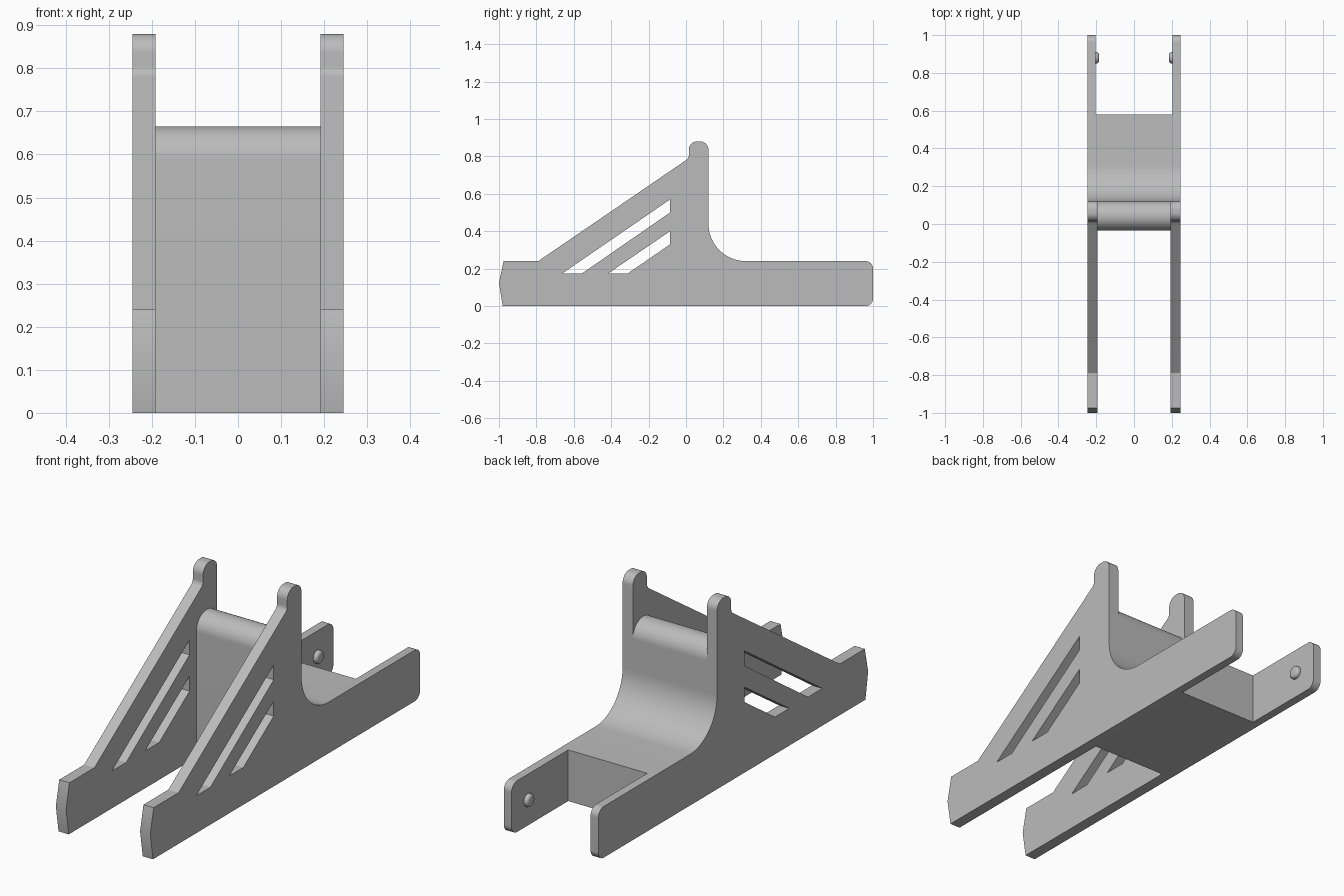
import bpy, bmesh, math
from mathutils import Matrix, Vector

if "Cube" in bpy.data.objects:
    bpy.data.objects.remove(bpy.data.objects["Cube"], do_unlink=True)

grey = bpy.data.materials.new("plain_grey")
grey.use_nodes = True
grey.diffuse_color = (0.5, 0.5, 0.5, 1)
grey.node_tree.nodes["Principled BSDF"].inputs["Base Color"].default_value = (0.5, 0.5, 0.5, 1)

OUTER, INNER, ARM_INNER = 0.245, 0.192, 0.205
REAR = 0.58  # back face of the bridge


def rounded(points):
    """Turn (y, z, radius) corners into an outline with arc fillets."""
    out = []
    for i, (y, z, r) in enumerate(points):
        p = Vector((y, z))
        if r == 0:
            out.append(p)
            continue
        a = (Vector(points[i - 1][:2]) - p).normalized()
        b = (Vector(points[(i + 1) % len(points)][:2]) - p).normalized()
        half = a.angle(b) / 2
        centre = p + (a + b).normalized() * (r / math.sin(half))
        start = p + a * (r / math.tan(half)) - centre
        end = p + b * (r / math.tan(half)) - centre
        sweep = start.angle_signed(end)
        steps = 16
        for k in range(steps + 1):
            out.append(centre + Matrix.Rotation(-sweep * k / steps, 2) @ start)
    return out


def smooth(obj):
    bpy.ops.object.select_all(action='DESELECT')
    obj.select_set(True)
    bpy.context.view_layer.objects.active = obj
    bpy.ops.object.shade_smooth_by_angle(angle=math.radians(30))


def add_mesh(name, bm):
    mesh = bpy.data.meshes.new(name)
    bm.to_mesh(mesh)
    bm.free()
    mesh.materials.append(grey)
    obj = bpy.data.objects.new(name, mesh)
    bpy.context.collection.objects.link(obj)
    return obj


def extrude_profile(name, outlines, x0, x1):
    """Fill a side profile (first outline, then holes) and extrude it along x."""
    curve = bpy.data.curves.new(name, 'CURVE')
    curve.dimensions = '2D'
    curve.fill_mode = 'BOTH'
    curve.extrude = (x1 - x0) / 2
    for outline in outlines:
        spline = curve.splines.new('POLY')
        spline.points.add(len(outline) - 1)
        for point, (y, z) in zip(spline.points, outline):
            point.co = (y, z, 0, 1)
        spline.use_cyclic_u = True
    temp = bpy.data.objects.new(name + "_curve", curve)
    bpy.context.collection.objects.link(temp)
    graph = bpy.context.evaluated_depsgraph_get()
    mesh = bpy.data.meshes.new_from_object(temp.evaluated_get(graph))
    bpy.data.objects.remove(temp, do_unlink=True)
    bpy.data.curves.remove(curve)
    bm = bmesh.new()
    bm.from_mesh(mesh)
    bpy.data.meshes.remove(mesh)
    # local x, y, z become world y, z, x
    turn = Matrix(((0, 0, 1, (x0 + x1) / 2), (1, 0, 0, 0), (0, 1, 0, 0), (0, 0, 0, 1)))
    bm.transform(turn)
    bmesh.ops.remove_doubles(bm, verts=bm.verts, dist=0.0001)
    bmesh.ops.recalc_face_normals(bm, faces=bm.faces)
    for f in bm.faces:
        f.material_index = 0
    obj = add_mesh(name, bm)
    smooth(obj)
    return obj


# Side plate outline and its two slanted slots
plate = rounded([
    (-0.98, 0, 0), (1, 0, 0.04), (1, 0.24, 0.04), (0.12, 0.24, 0.2),
    (0.12, 0.88, 0.045), (0.015, 0.88, 0.045), (0.015, 0.79, 0.03),
    (-0.79, 0.24, 0), (-0.975, 0.24, 0), (-1, 0.125, 0)])
slots = [
    [(-0.66, 0.175), (-0.555, 0.175), (-0.085, 0.5), (-0.085, 0.57)],
    [(-0.415, 0.175), (-0.31, 0.175), (-0.085, 0.33), (-0.085, 0.4)]]

# Cutter that thins the rear arms
bm = bmesh.new()
bmesh.ops.create_cube(bm, size=1, matrix=Matrix.Translation((0, REAR + 0.5, 0.2))
                      @ Matrix.Diagonal((2 * ARM_INNER, 1, 1, 1)))
cutter = add_mesh("arm_cutter", bm)
cutter.hide_render = True
cutter.hide_set(True)
cutter.display_type = 'WIRE'

# Plates and pins on both sides
for side, s in (("left", 1), ("right", -1)):
    x0, x1 = sorted((s * INNER, s * OUTER))
    obj = extrude_profile(side + "_side_plate", [plate] + slots, x0, x1)
    cut = obj.modifiers.new("thin_arm", 'BOOLEAN')
    cut.operation = 'DIFFERENCE'
    cut.solver = 'EXACT'
    cut.object = cutter

    bm = bmesh.new()
    bmesh.ops.create_cone(bm, cap_ends=True, segments=32, radius1=0.03, radius2=0.03, depth=0.04,
                          matrix=Matrix.Translation((s * ARM_INNER, 0.88, 0.12))
                          @ Matrix.Rotation(math.pi / 2, 4, 'Y'))
    rims = [e for e in bm.edges if any(len(f.verts) > 4 for f in e.link_faces)]
    bmesh.ops.bevel(bm, geom=rims, offset=0.014, segments=5, profile=0.5, affect='EDGES')
    smooth(add_mesh(side + "_pin", bm))

# Bridge between the plates: round-topped wall sweeping back into a block
bridge = rounded([
    (-0.035, 0, 0), (REAR, 0, 0), (REAR, 0.24, 0), (0.12, 0.24, 0.2),
    (0.12, 0.665, 0.077), (-0.035, 0.665, 0.077)])
extrude_profile("bridge", [bridge], -INNER, INNER)
